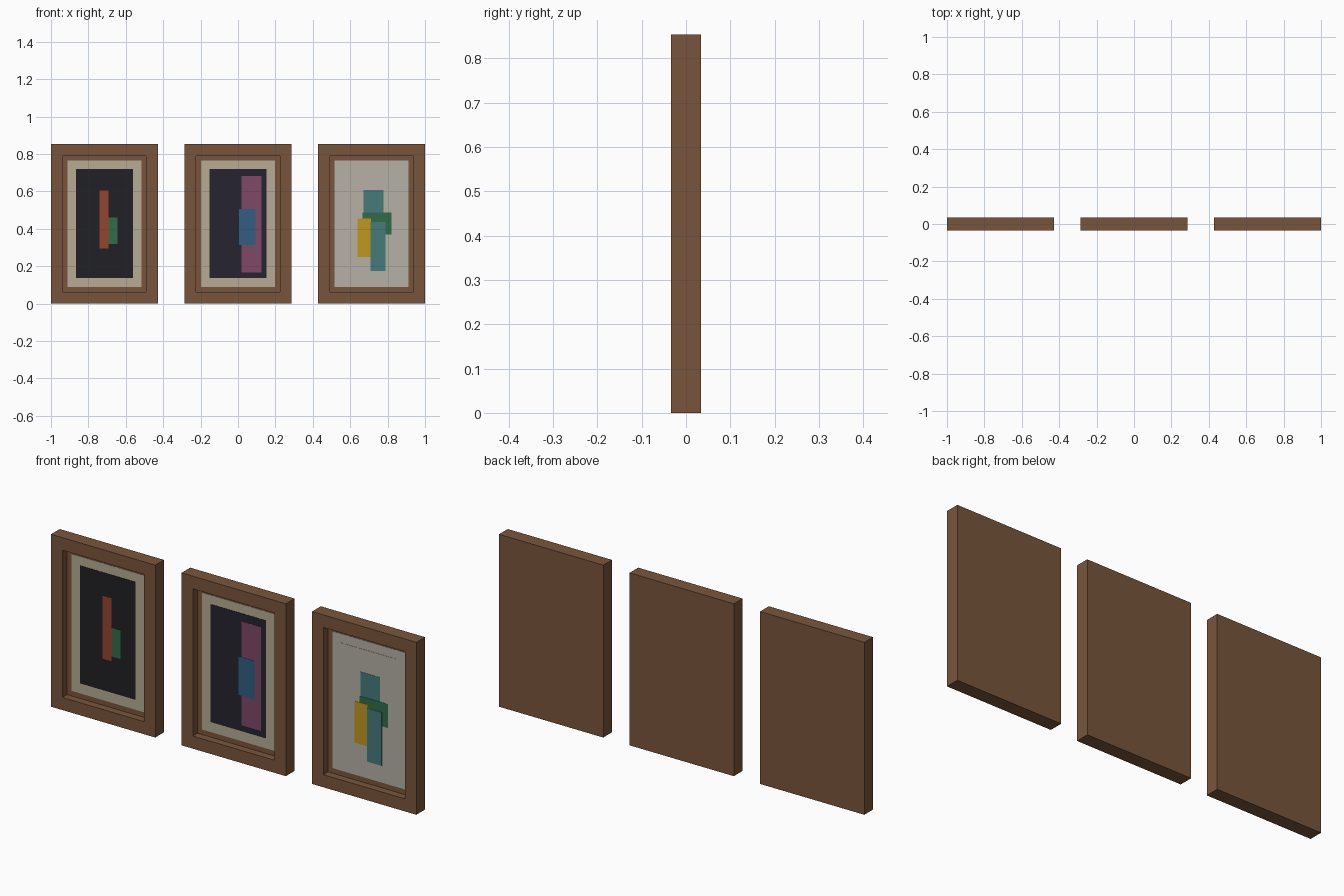
import bpy, bmesh

if "Cube" in bpy.data.objects:
    bpy.data.objects.remove(bpy.data.objects["Cube"])

W, H, D = 0.571, 0.853, 0.068      # frame width, height, depth
RAIL = 0.088                       # visible width of the frame rails
FLOOR = 0.003                      # y of the recess floor
STEP = 0.0012                      # thickness of each paper layer


def material(name, r, g, b):
    m = bpy.data.materials.new(name)
    m.diffuse_color = tuple((c / 255) ** 2.2 for c in (r, g, b)) + (1,)
    m.use_nodes = True
    m.node_tree.nodes["Principled BSDF"].inputs["Base Color"].default_value = m.diffuse_color
    return m


MAT = {
    "wood": material("wood", 120, 86, 62),
    "cream": material("cream", 180, 170, 146),
    "pale": material("pale", 180, 175, 164),
    "black": material("black", 38, 38, 42),
    "navy": material("navy", 42, 40, 50),
    "red": material("red", 146, 70, 50),
    "green": material("green", 52, 108, 74),
    "purple": material("purple", 124, 74, 102),
    "blue": material("blue", 52, 94, 128),
    "teal": material("teal", 72, 122, 122),
    "yellow": material("yellow", 190, 150, 36),
}


def finish(name, bm, mat):
    mesh = bpy.data.meshes.new(name)
    bmesh.ops.recalc_face_normals(bm, faces=bm.faces)
    bm.to_mesh(mesh)
    bm.free()
    mesh.materials.append(MAT[mat])
    ob = bpy.data.objects.new(name, mesh)
    bpy.context.collection.objects.link(ob)
    return ob


def box(bm, x0, x1, y0, y1, z0, z1):
    for v in bmesh.ops.create_cube(bm, size=1)["verts"]:
        v.co.x = x1 if v.co.x > 0 else x0
        v.co.y = y1 if v.co.y > 0 else y0
        v.co.z = z1 if v.co.z > 0 else z0


def frame(name, cx):
    # Box with its front face inset and pushed back to form the recess
    bm = bmesh.new()
    box(bm, cx - W / 2, cx + W / 2, -D / 2, D / 2, 0, H)
    bm.normal_update()
    front = min(bm.faces, key=lambda f: f.calc_center_median().y)
    bmesh.ops.inset_region(bm, faces=[front], thickness=RAIL)
    floor = bmesh.ops.extrude_discrete_faces(bm, faces=[front])["faces"][0]
    for v in floor.verts:
        v.co.y = FLOOR
    finish(name, bm, "wood")


def paper(name, mat, layer, x0, x1, z0, z1):
    # Thin sheet; higher layers sit further forward
    bm = bmesh.new()
    box(bm, x0, x1, FLOOR - STEP * layer, FLOOR - STEP * (layer - 1), z0, z1)
    finish(name, bm, mat)


# Each picture: position, mat colour, canvas colour, shapes (x0, x1, z0, z1)
pictures = [
    ("left", -1 + W / 2, "cream", "black", [
        ("red_bar", "red", 3, -0.740, -0.692, 0.294, 0.606),
        ("green_block", "green", 3, -0.692, -0.644, 0.318, 0.460)]),
    ("middle", 0, "cream", "navy", [
        ("purple_bar", "purple", 3, 0.019, 0.126, 0.168, 0.682),
        ("blue_block", "blue", 4, 0.005, 0.094, 0.315, 0.505)]),
    ("right", 1 - W / 2, "pale", "pale", [
        ("upper_teal_block", "teal", 3, 0.671, 0.778, 0.440, 0.607),
        ("green_block", "green", 4, 0.666, 0.822, 0.369, 0.487),
        ("yellow_block", "yellow", 5, 0.640, 0.711, 0.249, 0.455),
        ("lower_teal_bar", "teal", 6, 0.709, 0.789, 0.174, 0.438)]),
]

for side, cx, mat, canvas, shapes in pictures:
    frame(side + "_frame", cx)
    paper(side + "_mat", mat, 1, cx - W / 2 + RAIL, cx + W / 2 - RAIL, RAIL, H - RAIL)
    paper(side + "_canvas", canvas, 2, cx - 0.152, cx + 0.152, 0.138, 0.721)
    for name, colour, layer, *rect in shapes:
        paper(side + "_" + name, colour, layer, *rect)
